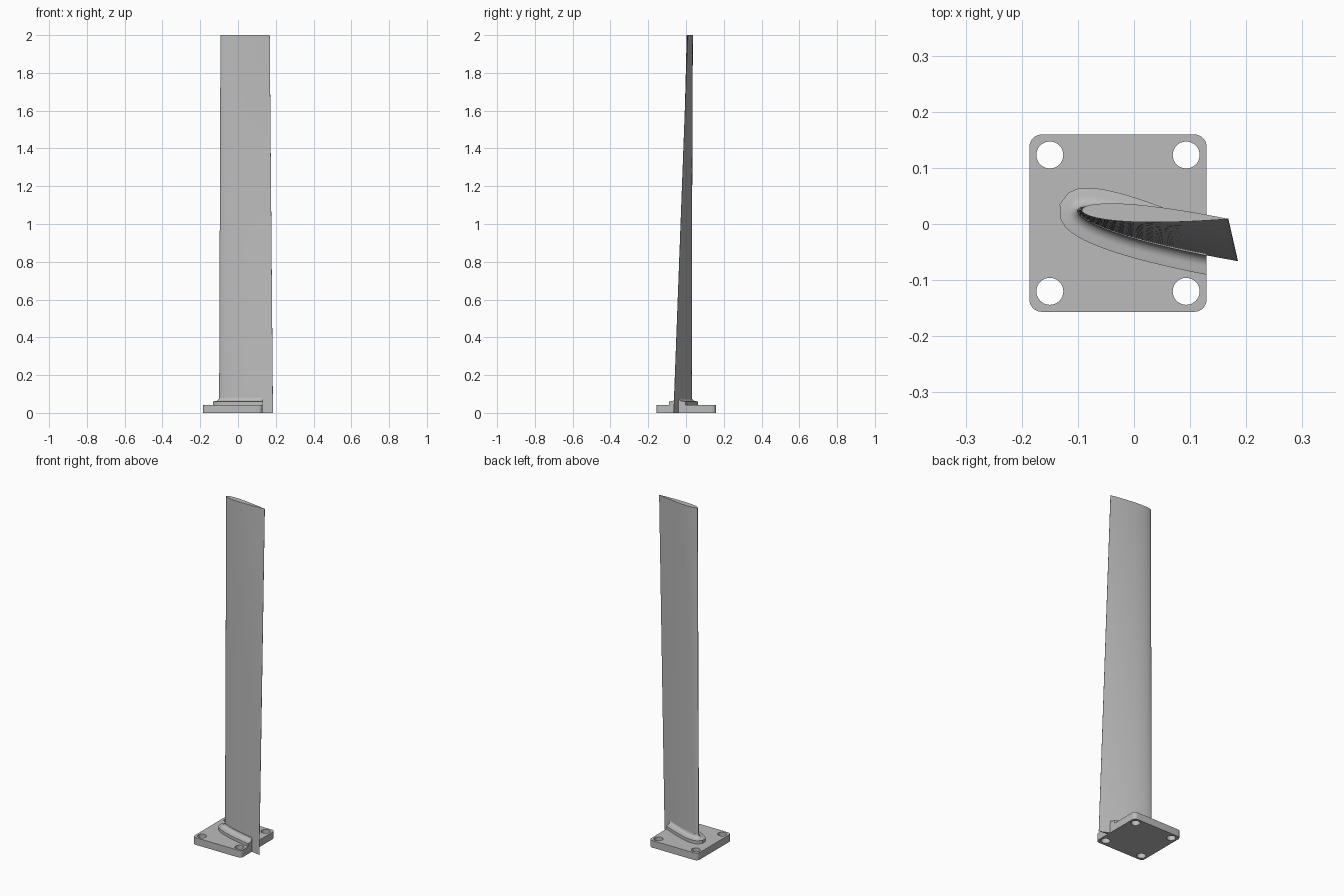
import bpy, bmesh, math
from mathutils import Vector

if "Cube" in bpy.data.objects:
    bpy.data.objects.remove(bpy.data.objects["Cube"])

grey = bpy.data.materials.new("plain grey")
grey.use_nodes = True
GREY = (0.5, 0.5, 0.5, 1)
grey.diffuse_color = GREY
grey.node_tree.nodes["Principled BSDF"].inputs["Base Color"].default_value = GREY

PLATE_X, PLATE_Y, PLATE_HALF, PLATE_TOP = -0.0285, 0.0015, 0.158, 0.042
HOLE_OFFSET, HOLE_RADIUS = 0.1215, 0.024
SIDE_POINTS = 24


def finish(bm, name, angle=30):
    bmesh.ops.recalc_face_normals(bm, faces=bm.faces)
    mesh = bpy.data.meshes.new(name)
    bm.to_mesh(mesh)
    bm.free()
    obj = bpy.data.objects.new(name, mesh)
    bpy.context.collection.objects.link(obj)
    mesh.materials.append(grey)
    bpy.ops.object.select_all(action='DESELECT')
    obj.select_set(True)
    bpy.context.view_layer.objects.active = obj
    bpy.ops.object.shade_smooth_by_angle(angle=math.radians(angle))
    return obj


def loft(rings):
    """Skin closed rings of points and cap both ends."""
    bm = bmesh.new()
    loops = [[bm.verts.new(p) for p in ring] for ring in rings]
    for a, b in zip(loops, loops[1:]):
        for i in range(len(a)):
            j = (i + 1) % len(a)
            bm.faces.new((a[i], a[j], b[j], b[i]))
    bm.faces.new(loops[0][::-1])
    bm.faces.new(loops[-1])
    return bm


def foil(lead, trail, ratio=0.12):
    """Symmetric wing section, trailing edge over the top to the nose and back."""
    lead, trail = Vector(lead), Vector(trail)
    chord = trail - lead
    across = Vector((-chord.y, chord.x))
    points = []
    for i in range(2 * SIDE_POINTS + 1):
        t = math.pi * i / SIDE_POINTS
        x = (1 + math.cos(t)) / 2
        half = 5 * ratio * (0.2969 * math.sqrt(x) - 0.126 * x - 0.3516 * x**2
                            + 0.2843 * x**3 - 0.1036 * x**4)
        half = max(half, 0.002) if x > 0.5 else half
        points.append(lead + chord * x + across * (half if i <= SIDE_POINTS else -half))
    return points


def grown(points, distance):
    """Push each point of the section outwards."""
    result = []
    for i, p in enumerate(points):
        along = points[min(i + 1, len(points) - 1)] - points[max(i - 1, 0)]
        result.append(p + Vector((along.y, -along.x)).normalized() * distance)
    return result


root = foil((-0.1, 0.025), (0.185, -0.066))
tip = foil((-0.093, 0.025), (0.168, 0.009))

# Twisted, tapering blade
LEVELS = 16
finish(loft([[(*a.lerp(b, k / LEVELS), 2 * k / LEVELS) for a, b in zip(root, tip)]
             for k in range(LEVELS + 1)]), "blade")

# Raised collar with a concave fillet, cut flush with the plate edge
profile = [(0.034, PLATE_TOP - 0.002), (0.034, 0.06)]
for k in range(9):
    t = math.pi / 2 * k / 8
    profile.append((0.0225 - 0.022 * math.sin(t), 0.082 - 0.02 * math.cos(t)))
collar = loft([[(*p, z) for p in grown(root, d)] for d, z in profile])
cut = bmesh.ops.bisect_plane(collar, geom=collar.verts[:] + collar.edges[:] + collar.faces[:],
                             plane_co=(PLATE_X + PLATE_HALF, 0, 0), plane_no=(1, 0, 0),
                             clear_outer=True)
edges = [e for e in cut["geom_cut"] if isinstance(e, bmesh.types.BMEdge)]
bmesh.ops.holes_fill(collar, edges=edges, sides=0)
finish(collar, "collar")

# Square mounting plate with rounded corners
bm = bmesh.new()
bmesh.ops.create_cube(bm, size=1)
for v in bm.verts:
    v.co = (PLATE_X + 2 * PLATE_HALF * v.co.x, PLATE_Y + 2 * PLATE_HALF * v.co.y,
            PLATE_TOP * (v.co.z + 0.5))
corners = [e for e in bm.edges if abs(e.verts[0].co.z - e.verts[1].co.z) > 0.01]
bmesh.ops.bevel(bm, geom=corners, offset=0.022, segments=8, profile=0.5, affect='EDGES')
plate = finish(bm, "mounting_plate")

# Four bolt holes
bm = bmesh.new()
for sx in (-1, 1):
    for sy in (-1, 1):
        made = bmesh.ops.create_cone(bm, cap_ends=True, segments=40, radius1=HOLE_RADIUS,
                                     radius2=HOLE_RADIUS, depth=0.2)
        bmesh.ops.translate(bm, verts=made["verts"], vec=(
            PLATE_X + sx * HOLE_OFFSET, PLATE_Y + sy * HOLE_OFFSET, 0))
cutter = finish(bm, "bolt_hole_cutter")
boolean = plate.modifiers.new("bolt holes", 'BOOLEAN')
boolean.object = cutter
boolean.operation = 'DIFFERENCE'
boolean.solver = 'EXACT'
bpy.context.view_layer.objects.active = plate
bpy.ops.object.modifier_apply(modifier=boolean.name)
bpy.data.objects.remove(cutter)
bpy.ops.object.select_all(action='DESELECT')
plate.select_set(True)
bpy.context.view_layer.objects.active = plate
bpy.ops.object.shade_smooth_by_angle(angle=math.radians(30))
